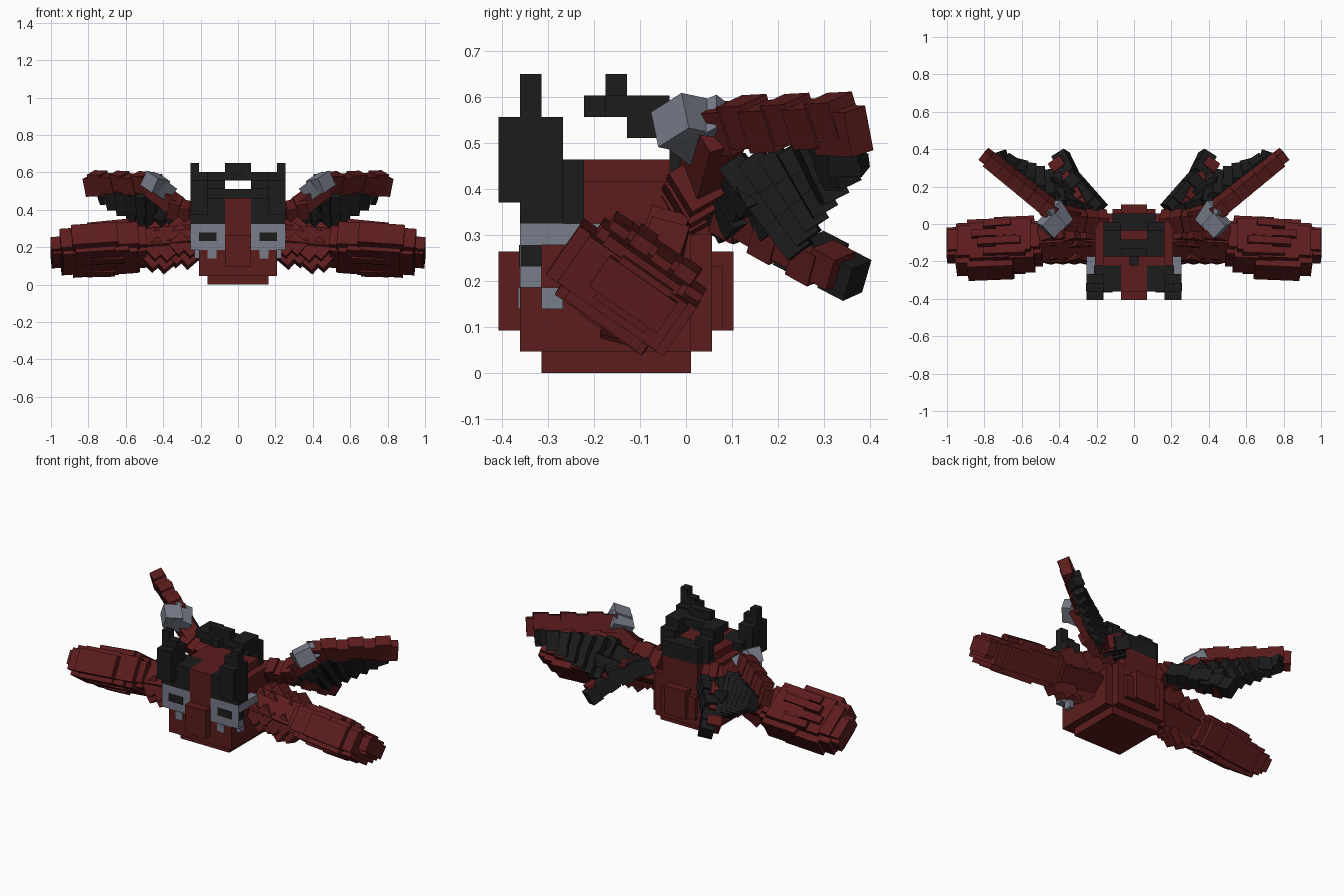
import bpy, bmesh, math
from mathutils import Vector, Matrix

if "Cube" in bpy.data.objects:
    bpy.data.objects.remove(bpy.data.objects["Cube"])

U = 0.0464          # block size
Y0 = -0.407         # front of the block grid


def material(name, rgb):
    m = bpy.data.materials.new(name)
    m.diffuse_color = (*rgb, 1)
    m.use_nodes = True
    m.node_tree.nodes["Principled BSDF"].inputs["Base Color"].default_value = m.diffuse_color
    return m


RED = material("dark red", (0.107, 0.0115, 0.012))
BLACK = material("charcoal", (0.0115, 0.0115, 0.0115))
GRAY = material("steel gray", (0.19, 0.205, 0.255))


def cube(bm, matrix):
    bmesh.ops.create_cube(bm, size=1, matrix=matrix)


def grid_box(bm, x0, x1, k0, k1, r0, r1):
    """Box on the block grid: x in blocks from centre, k in depth, r in height."""
    lo = Vector((x0 * U, Y0 + k0 * U, r0 * U))
    hi = Vector((x1 * U, Y0 + k1 * U, r1 * U))
    cube(bm, Matrix.Translation((lo + hi) / 2) @ Matrix.Diagonal((*(hi - lo), 1)))


def beam(bm, a, b, w, h, roll=0):
    """Box running from a to b with width w, height h and a roll in degrees."""
    a, b = Vector(a), Vector(b)
    d = b - a
    rot = d.to_track_quat('X', 'Z').to_matrix().to_4x4()
    cube(bm, Matrix.Translation((a + b) / 2) @ rot
         @ Matrix.Rotation(math.radians(roll), 4, 'X')
         @ Matrix.Diagonal((d.length, w, h, 1)))


def chain(bm, a, b, n, w, h, roll=0, step=0.0, taper=1.0):
    """Row of n overlapping blocks from a to b, alternately raised by step."""
    a, b = Vector(a), Vector(b)
    for i in range(n):
        s = 1 + (taper - 1) * i / max(1, n - 1)
        off = Vector((0, 0, step * (i % 2)))
        beam(bm, a.lerp(b, i / n) + off, a.lerp(b, (i + 1.15) / n) + off,
             w * s, h * s, roll)


def part(name, mat, build, mirror=False):
    bm = bmesh.new()
    build(bm)
    me = bpy.data.meshes.new(name)
    bm.to_mesh(me)
    bm.free()
    me.materials.append(mat)
    ob = bpy.data.objects.new(name, me)
    bpy.context.collection.objects.link(ob)
    if mirror:
        mod = ob.modifiers.new("mirror", 'MIRROR')
        mod.use_mirror_merge = False


def boxes(*rows):
    return lambda bm: [grid_box(bm, *r) for r in rows]


# Body, stepped like a rounded block
part("body", RED, boxes(
    (-3.5, 3.5, 2, 9, 0, 1),
    (-4.5, 4.5, 2, 9, 1, 9),
    (-4.5, 4.5, 1, 2, 1, 4),
    (-3.5, 3.5, 9, 10, 1, 6.5),
    (-2.5, 2.5, 9, 10, 6.5, 9),
    (-3.5, 3.5, 4, 8, 9, 10),
    (-2.5, 2.5, 10, 10.5, 2, 5)))
part("nose_ridge", RED, boxes(
    (-1.5, 1.5, 0, 11, 2, 5.7),
    (-1.5, 1.5, 1, 4, 5, 10)))

# Eyes, brows and teeth
part("eye_surround", GRAY, boxes(
    (1.5, 5.5, 1, 2, 6, 7), (1.5, 2.5, 1, 2, 4, 6),
    (2.5, 5.5, 1, 2, 4, 5), (4.5, 5.5, 1, 2, 5, 6),
    (4.5, 5.5, 2, 5, 6, 7), (4.5, 5, 2, 3, 3, 4)), True)
part("pupil", BLACK, boxes((2.5, 4.5, 0.95, 2, 5, 6),
                           (5.4, 5.55, 1.05, 2, 5, 6)), True)
part("tooth", GRAY, boxes((2.5, 3.5, 0.9, 2, 3, 4)), True)
part("brow", BLACK, boxes(
    (1.5, 5.5, 1, 3, 7, 10),
    (1.5, 4.6, 3, 4, 7, 10),
    (3.5, 5.5, 0, 3, 8, 12),
    (3.5, 4.5, 1, 2, 12, 13),
    (4.5, 5.5, 1, 2, 12, 14)), True)

# Crest rising from the back and arching forward over an open centre
part("crest_back", BLACK, boxes(
    (-3.5, 3.5, 8, 9, 9, 11),
    (-2.5, 2.5, 9, 10, 9, 11),
    (-3.5, 3.5, 5, 7, 12, 13),
    (-1.5, 1.5, 5, 6, 13, 14),
    (-0.5, 0.5, 4, 5, 12, 13)))
part("crest_side", BLACK, boxes(
    (1.5, 3.5, 6, 8, 11, 13),
    (1.5, 3.5, 7, 9, 11, 12)), True)


# Arm between body and claw, a core with rows of tilted cubes
def arm(bm):
    beam(bm, (0.16, -0.10, 0.23), (0.52, -0.11, 0.20), 0.14, 0.14, 40)
    for i in range(4):
        for j, (y, z) in enumerate(((-0.16, 0.20), (-0.13, 0.15),
                                    (-0.09, 0.25), (-0.05, 0.285))):
            x = 0.25 + 0.063 * i + 0.012 * (j % 2)
            p = Vector((x, y, z - 0.012 * i + 0.02 * (i % 2)))
            d = Vector((0.035, -0.01, -0.03))
            beam(bm, p - d, p + d, 0.085, 0.085, -20)


# Claw, tilted forward: stepped, rounded slabs that taper to the tip
CLAW_A, CLAW_B = Vector((0.49, -0.105, 0.205)), Vector((1.0, -0.125, 0.17))


def claw(bm):
    for t0, t1, w, h, dy in ((0.0, 0.25, 0.21, 0.17, 0), (0.08, 0.5, 0.27, 0.20, 0),
                             (0.3, 0.78, 0.31, 0.18, -0.02),
                             (0.6, 0.9, 0.26, 0.17, -0.015),
                             (0.8, 1.0, 0.18, 0.11, 0.01)):
        o = Vector((0, dy, 0))
        a, b = CLAW_A.lerp(CLAW_B, t0) + o, CLAW_A.lerp(CLAW_B, t1) + o
        beam(bm, a, b, w, h * 0.72, -35)
        inset = (b - a) * 0.06
        beam(bm, a + inset, b - inset, w * 0.74, h, -35)
    # long ridges over the top and bottom
    r = Matrix.Rotation(math.radians(-35), 3, 'X')
    for i in range(4):
        for s in (-1, 1):
            o = r @ Vector((0, -0.10 + 0.06 * i, s * (0.085 + 0.01 * (i % 2))))
            a = CLAW_A.lerp(CLAW_B, 0.18 + 0.05 * i) + o
            b = CLAW_A.lerp(CLAW_B, 0.62 + 0.06 * (i % 3)) + o * 0.95
            beam(bm, a, b, 0.045, 0.035, -35)


part("arm", RED, arm, True)
part("claw", RED, claw, True)


# Wing bones
def wing_bone(bm):
    chain(bm, (0.15, 0.01, 0.355), (0.36, 0.03, 0.40), 4, 0.10, 0.10, 30, 0.015)
    chain(bm, (0.32, 0.04, 0.41), (0.46, 0.07, 0.52), 3, 0.09, 0.09, 20)
    chain(bm, (0.42, 0.06, 0.53), (0.77, 0.34, 0.545), 6, 0.08, 0.10, 20, 0.012, 0.9)
    beam(bm, (0.70, 0.295, 0.53), (0.805, 0.375, 0.525), 0.06, 0.10, 15)


# Inner finger, red in front and charcoal behind
def finger_front(bm):
    chain(bm, (0.27, 0.08, 0.35), (0.41, 0.33, 0.21), 6, 0.08, 0.075, 15, 0.015)


def finger_back(bm):
    chain(bm, (0.18, 0.08, 0.35), (0.33, 0.25, 0.28), 4, 0.07, 0.09, 15, 0.012)
    chain(bm, (0.32, 0.22, 0.28), (0.39, 0.365, 0.205), 3, 0.08, 0.08, 15, 0.01)


# Stepped membrane strips hanging from the outer bone
def membrane(bm):
    n = 7
    for i in range(n):
        t = i / (n - 1)
        top = Vector((0.40, 0.10, 0.46)).lerp(Vector((0.73, 0.345, 0.52)), t)
        low = Vector((0.42, 0.245, 0.27)).lerp(Vector((0.70, 0.355, 0.44)), t)
        for k in range(3):
            a, b = top.lerp(low, k / 3), top.lerp(low, (k + 1.1) / 3)
            beam(bm, a, b, 0.075 - 0.008 * (k % 2), 0.06)
    chain(bm, (0.24, 0.08, 0.33), (0.42, 0.14, 0.42), 4, 0.07, 0.09, 20, -0.015)
    chain(bm, (0.30, 0.15, 0.31), (0.45, 0.22, 0.37), 3, 0.06, 0.07, 20)


def wing_claw(bm):
    beam(bm, (0.41, 0.035, 0.535), (0.475, -0.035, 0.55), 0.10, 0.085, 25)
    beam(bm, (0.385, 0.075, 0.50), (0.445, 0.015, 0.545), 0.13, 0.09, 25)


part("wing_bone", RED, wing_bone, True)
part("wing_finger_front", RED, finger_front, True)
part("wing_finger_back", BLACK, finger_back, True)
part("wing_membrane", BLACK, membrane, True)
part("wing_claw", GRAY, wing_claw, True)
